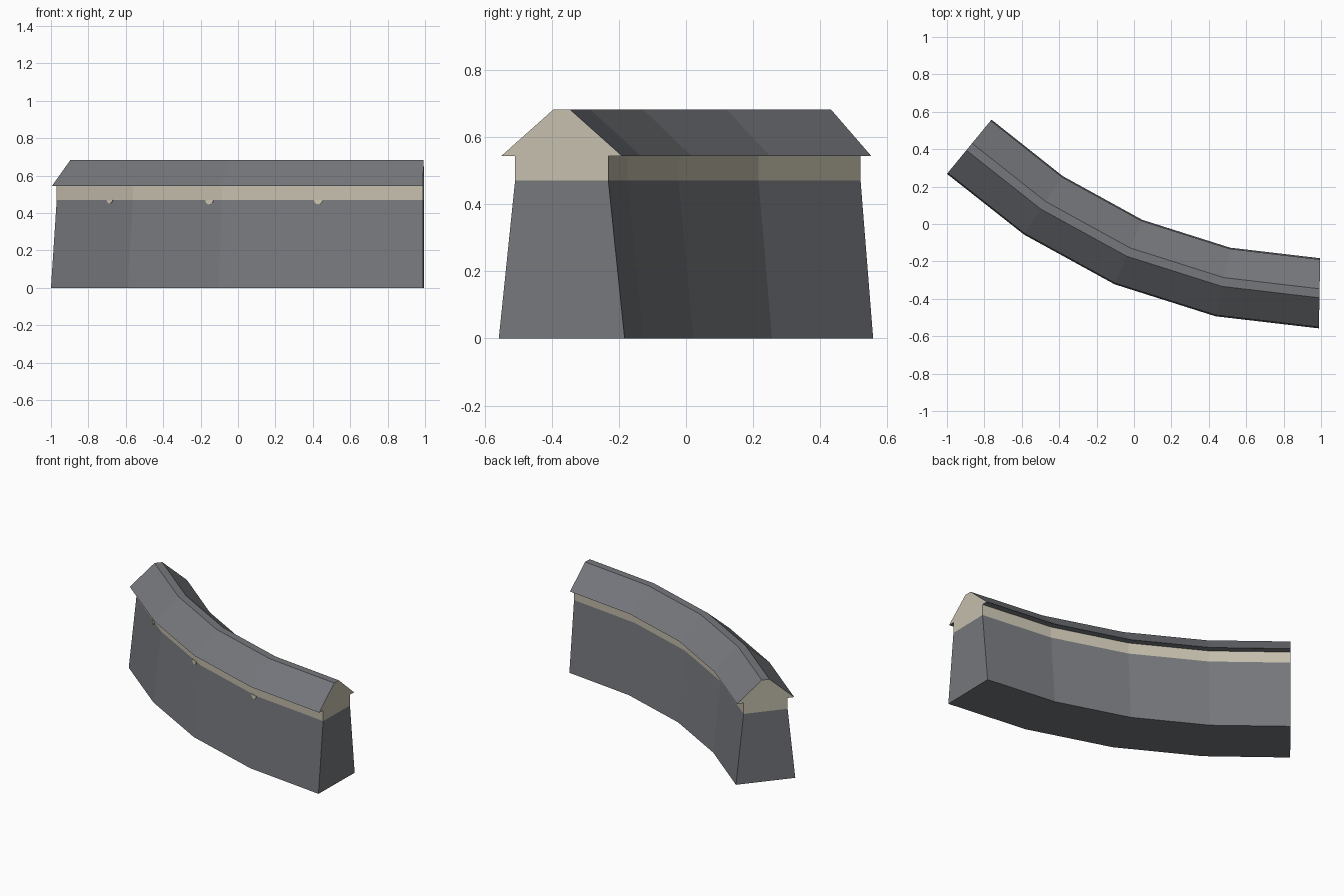
import bpy, bmesh, math
from mathutils import Vector

if "Cube" in bpy.data.objects:
    bpy.data.objects.remove(bpy.data.objects["Cube"])


def material(name, rgb):
    m = bpy.data.materials.new(name)
    m.diffuse_color = (*rgb, 1)
    m.use_nodes = True
    m.node_tree.nodes["Principled BSDF"].inputs["Base Color"].default_value = m.diffuse_color
    return m


GREY = material("slate grey", (0.18, 0.187, 0.203))
CREAM = material("cream stone", (0.56, 0.52, 0.42))

# Centre line of the curved wall, and the direction across it at each joint
PATH = [Vector(p) for p in [(-0.881, 0.413), (-0.485, 0.10), (-0.03, -0.15),
                            (0.475, -0.31), (0.992, -0.3705)]]
ANGLES = [-39.4, -33.5, -23.2, -12, -1]
ACROSS = [Vector((-math.sin(math.radians(a)), math.cos(math.radians(a)))) for a in ANGLES]


def point(i, offset, z):
    p = PATH[i] + ACROSS[i] * offset
    return Vector((p.x, p.y, z))


def finish(bm, name, mats):
    bmesh.ops.recalc_face_normals(bm, faces=bm.faces)
    me = bpy.data.meshes.new(name)
    bm.to_mesh(me)
    bm.free()
    for m in mats:
        me.materials.append(m)
    ob = bpy.data.objects.new(name, me)
    bpy.context.collection.objects.link(ob)
    return ob


def sweep(name, profile, side_mat, cap_mat):
    """Carry a closed (offset, z) profile along the wall path."""
    bm = bmesh.new()
    rings = [[bm.verts.new(point(i, o, z)) for o, z in profile] for i in range(len(PATH))]
    n = len(profile)
    for a, b in zip(rings, rings[1:]):
        for k in range(n):
            bm.faces.new((a[k], a[(k + 1) % n], b[(k + 1) % n], b[k]))
    for ring in (rings[0], rings[-1]):
        bm.faces.new(ring).material_index = 1
    return finish(bm, name, [side_mat, cap_mat])


def mirrored(half):
    return half + [(-o, z) for o, z in reversed(half)]


# Tapered wall, straight band and overhanging roof with cream gable ends
sweep("wall_body", mirrored([(0.1875, 0), (0.139, 0.47)]), GREY, GREY)
sweep("wall_band", mirrored([(0.139, 0.47), (0.139, 0.543)]), CREAM, CREAM)
sweep("roof", mirrored([(0.181, 0.543), (0.024, 0.683)]), GREY, CREAM)


# Small half-round drips hanging below the band on the front face
def drip(name, seg, t, radius):
    a, b = point(seg, -0.139, 0.47), point(seg + 1, -0.139, 0.47)
    low = point(seg, -0.1875, 0).lerp(point(seg + 1, -0.1875, 0), t)
    centre = a.lerp(b, t)
    along, down = (b - a).normalized(), (low - centre).normalized()
    out = along.cross(Vector((0, 0, 1))).normalized() * 0.004
    bm = bmesh.new()
    layers = []
    for shift in (Vector((0, 0, 0)), out):
        layers.append([bm.verts.new(centre + shift + along * radius * math.cos(k * math.pi / 6)
                                    + down * radius * math.sin(k * math.pi / 6)) for k in range(7)])
        bm.faces.new(layers[-1])
    for k in range(7):
        j = (k + 1) % 7
        bm.faces.new((layers[0][k], layers[0][j], layers[1][j], layers[1][k]))
    finish(bm, name, [CREAM])


for n, (seg, t, r) in enumerate([(0, 0.70, 0.02), (1, 0.86, 0.025), (2, 0.97, 0.024)]):
    drip(f"band_drip_{n + 1}", seg, t, r)
